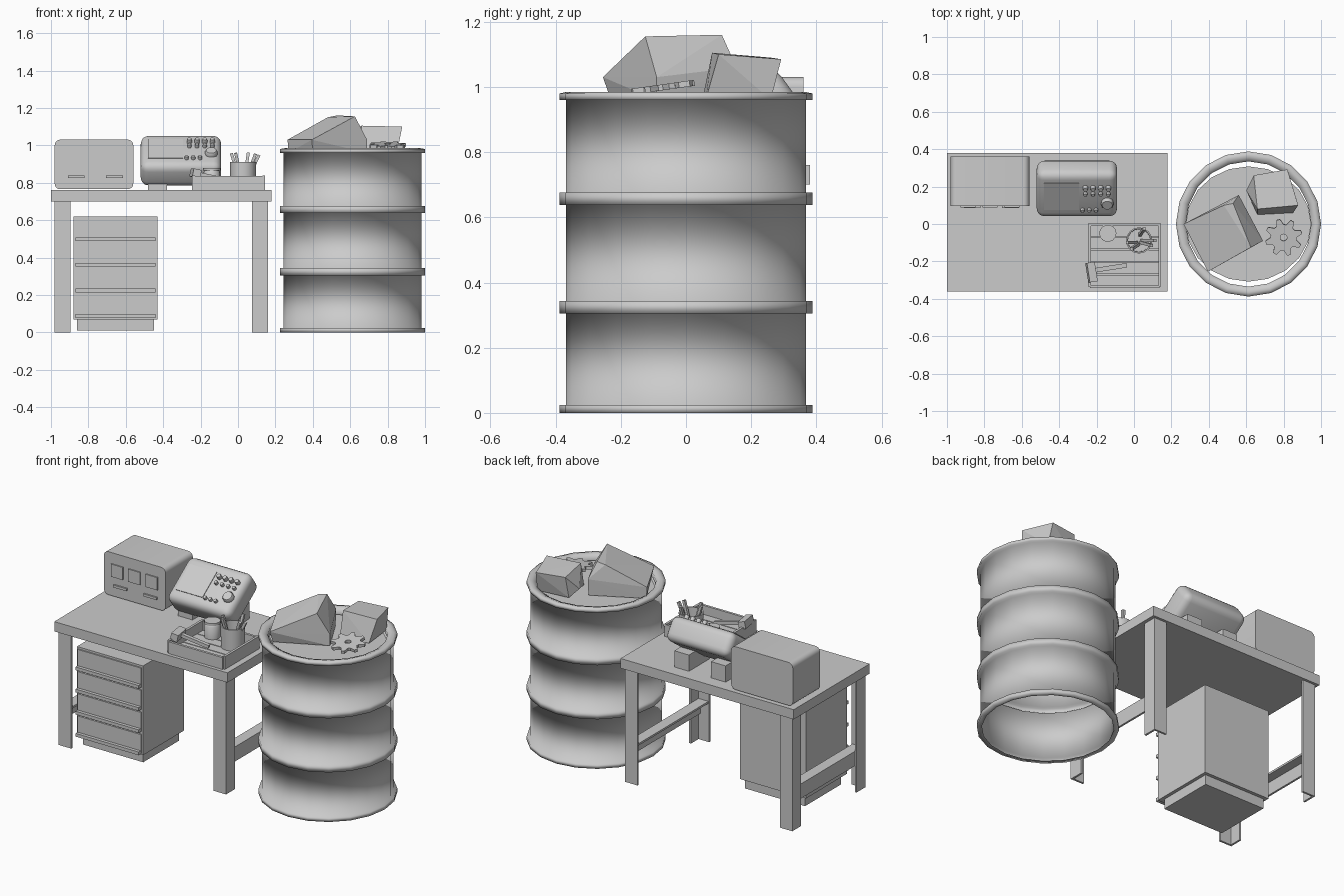
import bpy, bmesh, math
from mathutils import Vector, Matrix

if "Cube" in bpy.data.objects:
    bpy.data.objects.remove(bpy.data.objects["Cube"])


def finish(name, bm, mat=None, smooth=None):
    bmesh.ops.recalc_face_normals(bm, faces=bm.faces[:])
    me = bpy.data.meshes.new(name)
    bm.to_mesh(me)
    bm.free()
    ob = bpy.data.objects.new(name, me)
    bpy.context.collection.objects.link(ob)
    if mat is not None:
        ob.matrix_world = mat
    if smooth:
        bpy.ops.object.select_all(action='DESELECT')
        bpy.context.view_layer.objects.active = ob
        ob.select_set(True)
        bpy.ops.object.shade_smooth_by_angle(angle=math.radians(smooth))
    return ob


def box(name, x, y, z, mat=None, open_bottom=False):
    """Box given as (min, max) ranges."""
    bm = bmesh.new()
    bmesh.ops.create_cube(bm, size=1)
    for v in bm.verts:
        v.co = [r[0] if c < 0 else r[1] for c, r in zip(v.co, (x, y, z))]
    if open_bottom:
        low = [f for f in bm.faces if all(v.co.z == z[0] for v in f.verts)]
        bmesh.ops.delete(bm, geom=low, context='FACES_ONLY')
    return finish(name, bm, mat)


def lathe(name, profile, n, at, smooth=40, mat=None):
    """Revolve (radius, height) points around z."""
    bm = bmesh.new()
    vs = [bm.verts.new((r, 0, z)) for r, z in profile]
    es = [bm.edges.new(p) for p in zip(vs, vs[1:])]
    bmesh.ops.spin(bm, geom=vs + es, cent=(0, 0, 0), axis=(0, 0, 1),
                   angle=math.tau, steps=n, use_duplicate=False)
    bmesh.ops.remove_doubles(bm, verts=bm.verts[:], dist=1e-4)
    return finish(name, bm, (mat or Matrix()) @ Matrix.Translation(at), smooth)


def prism(name, outline, depth, mat, smooth=None):
    """Extrude an xy outline along +z."""
    bm = bmesh.new()
    f = bm.faces.new([bm.verts.new((x, y, 0)) for x, y in outline])
    g = bmesh.ops.extrude_face_region(bm, geom=[f])['geom']
    for v in g:
        if isinstance(v, bmesh.types.BMVert):
            v.co.z += depth
    return finish(name, bm, mat, smooth)


def rounded(w, h, r, n=5):
    pts = []
    for k, (sx, sy) in enumerate(((1, 1), (-1, 1), (-1, -1), (1, -1))):
        for i in range(n + 1):
            a = math.pi / 2 * (k + i / n)
            pts.append((sx * (w / 2 - r) + r * math.cos(a), sy * (h / 2 - r) + r * math.sin(a)))
    return pts


def hull(name, pts, smooth=None):
    bm = bmesh.new()
    for p in pts:
        bm.verts.new(p)
    bmesh.ops.convex_hull(bm, input=bm.verts[:])
    return finish(name, bm, None, smooth)


# table: top, angle-iron legs, side stretchers
box("table_top", (-1, .18), (-.36, .38), (.70, .76))
for i, (x, sx) in enumerate(((-.98, 1), (.16, -1))):
    for j, (y, sy) in enumerate(((-.345, 1), (.365, -1))):
        L = [(0, 0), (.085, 0), (.085, .012), (.012, .012), (.012, .085), (0, .085)]
        prism(f"leg_{i}{j}", [(x + sx * a, y + sy * b) for a, b in L], .70, Matrix())
    xs = sorted((x + sx * .012, x + sx * .024))
    box(f"stretcher_{i}", xs, (-.333, .353), (.16, .25))
    box(f"stretcher_flange_{i}", sorted((x + sx * .024, x + sx * .08)), (-.333, .353), (.238, .25))

# drawer cabinet
box("cabinet", (-.88, -.43), (-.31, .09), (.07, .62))
box("cabinet_plinth", (-.86, -.45), (-.28, .07), (.01, .07), open_bottom=True)
for i in range(4):
    z = .07 + .1365 * i
    box(f"drawer_{i}", (-.87, -.44), (-.318, -.305), (z + .008, z + .128))
    box(f"drawer_handle_{i}", (-.87, -.44), (-.338, -.315), (z + .008, z + .028))

# monitor unit: rounded case, raised bezel, three screens, two slots
front = Matrix.Translation((-.77, .36, .898)) @ Matrix.Rotation(math.pi / 2, 4, 'X')
prism("monitor_case", rounded(.42, .265, .03), .265, front, 40)
bezel = Matrix.Translation((-.77, .1, .898)) @ Matrix.Rotation(math.pi / 2, 4, 'X')
bm = bmesh.new()
f = bm.faces.new([bm.verts.new((x, y, 0)) for x, y in rounded(.42, .265, .03)])
for thick, depth in ((.008, .012), (.008, 0), (.006, -.01)):
    bmesh.ops.inset_region(bm, faces=[f], thickness=thick, depth=depth)
finish("monitor_bezel", bm, bezel)
for i in range(3):
    x = -.888 + .118 * i
    box(f"screen_{i}", (x - .04, x + .04), (.088, .1), (.885, .963))
for i, x in enumerate((-.865, -.66)):
    box(f"slot_{i}", (x - .045, x + .045), (.085, .1), (.825, .84))

# console: tilted rounded box on two blocks, with a screen and knobs
tilt = Matrix.Translation((-.305, .19, .918)) @ Matrix.Rotation(math.radians(36), 4, 'X')
bm = bmesh.new()
bmesh.ops.create_cube(bm, size=1)
for v in bm.verts:
    v.co = (v.co.x * .43, v.co.y * .30, v.co.z * .15)
bmesh.ops.bevel(bm, geom=bm.edges[:], offset=.042, segments=4, profile=.5, affect='EDGES')
finish("console_case", bm, tilt, 40)
box("console_screen", (-.175, .01), (-.085, .09), (.07, .079), tilt)
for i, x in enumerate((-.48, -.23)):
    box(f"console_foot_{i}", (x, x + .1), (.1, .3), (.76, .86))


def knob(name, x, y, r, h):
    lathe(name, [(0, h), (r * .85, h), (r, h * .7), (r, 0)], 10, (x, y, .07), 40, tilt)


for i in range(4):
    knob(f"knob_top_{i}", .045 + .041 * i, .062, .014, .03)
    knob(f"knob_mid_{i}", .045 + .041 * i, .022, .011, .024)
for i in range(3):
    knob(f"knob_low_{i}", .03 + .036 * i, -.085, .011, .022)
knob("dial", .162, -.04, .033, .028)

# tool tray: slatted floor and low walls
for i in range(5):
    y = -.335 + .067 * i
    box(f"tray_slat_{i}", (-.24, .14), (y, y + .062), (.765, .78))
for i, y in enumerate((-.343, -.012)):
    box(f"tray_long_wall_{i}", (-.235, .135), (y, y + .015), (.762, .835))
for i, x in enumerate((-.245, .13)):
    box(f"tray_end_wall_{i}", (x, x + .015), (-.335, .003), (.762, .84))

# pencil cup, pencils and jar
lathe("pencil_cup", [(0, 0), (.068, 0), (.07, .13), (.062, .13), (.06, .02), (0, .02)], 16, (.027, -.088, .78))
for i, (dx, dy, a, b) in enumerate(((-.035, -.01, -.3, 0), (-.01, -.02, -.22, .15),
                                    (.025, -.01, .35, .1), (.01, .03, .15, -.2), (.035, .0, .45, 0))):
    m = (Matrix.Translation((.027 + dx * .4, -.088 + dy, .80)) @ Matrix.Rotation(a, 4, 'Y')
         @ Matrix.Rotation(b, 4, 'X'))
    box(f"pencil_{i}", (-.008, .008), (-.008, .008), (0, .165), m)
lathe("jar", [(0, 0), (.045, 0), (.045, .075), (.038, .085), (.046, .085), (.046, .10), (0, .10)], 14, (-.14, -.05, .78))

# hammer resting on the tray wall
ham = (Matrix.Translation((-.225, -.25, .85)) @ Matrix.Rotation(math.radians(9), 4, 'Z')
       @ Matrix.Rotation(math.radians(12), 4, 'Y'))
box("hammer_handle", (0, .19), (-.012, .012), (-.01, .01), ham)
box("hammer_head", (-.025, .018), (-.06, .045), (-.022, .022), ham)

# drum: ribbed shell, open below, with a rolled top rim
R, B = .388, .368
prof = [(.36, .0), (R, 0), (R, .024), (B, .024)]
for z in (.305, .638):
    prof += [(B, z), (R, z), (R, z + .038), (B, z + .038)]
prof += [(B, .96), (R, .96), (R, .98), (.365, .985), (.335, .975), (.335, .945)]
lathe("drum", prof, 20, (.612, 0, 0), 180)
bm = bmesh.new()
bmesh.ops.create_circle(bm, cap_ends=True, segments=20, radius=.335)
finish("drum_fill", bm, Matrix.Translation((.612, 0, .955)) @ Matrix.Diagonal((1, .92, 1, 1)))

# scrap in the drum: two bent chunks and a gear
hull("scrap_large", [(.265, 0, 1.03), (.395, -.255, 1.03), (.48, .10, 1.15), (.625, -.125, 1.155),
                     (.53, .11, 1.16), (.56, .155, 1.06), (.69, -.09, 1.03), (.69, -.09, .96),
                     (.56, .15, .96), (.27, 0, .96), (.40, -.23, .96)])
hull("scrap_small", [(.64, .26, 1.09), (.82, .292, 1.085), (.878, .10, 1.10), (.66, .08, 1.105),
                     (.60, .18, 1.0), (.83, .26, .96), (.85, .06, .96), (.66, .05, .96), (.63, .24, .96)])
bm = bmesh.new()
n = 32
rad = [.07, .10, .10, .07]
rings = []
for z in (0, .018):
    for inner in (0, 1):
        rings.append([bm.verts.new(((.018 if inner else rad[i % 4]) * math.cos(i * math.tau / n),
                                    (.018 if inner else rad[i % 4]) * math.sin(i * math.tau / n), z))
                      for i in range(n)])
for a, b in ((0, 1), (1, 3), (3, 2), (2, 0)):
    for i in range(n):
        k = (i + 1) % n
        bm.faces.new((rings[a][i], rings[a][k], rings[b][k], rings[b][i]))
finish("gear", bm, Matrix.Translation((.80, -.07, .99)) @ Matrix.Rotation(math.radians(8), 4, 'X'))
